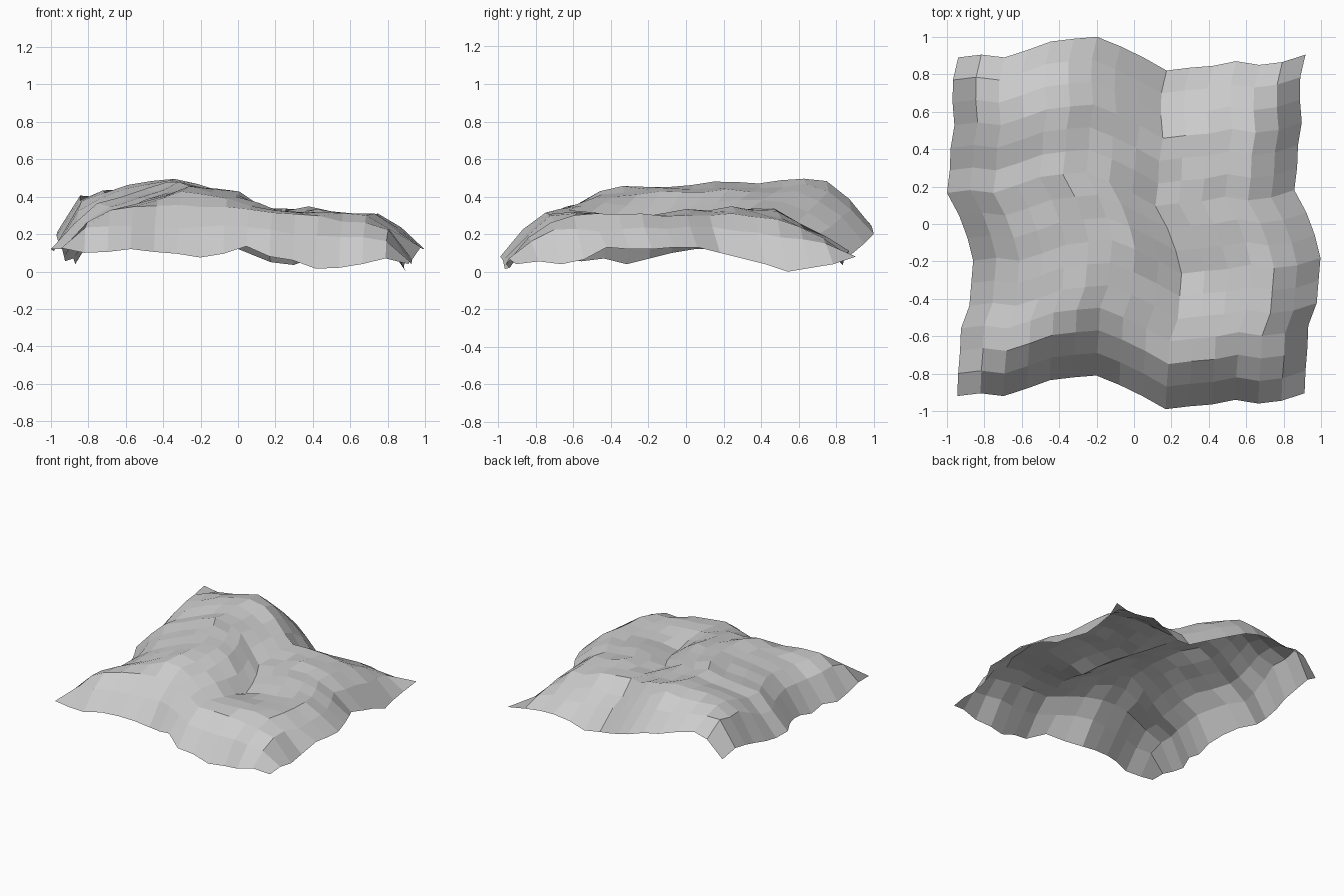
import bpy, bmesh, random

random.seed(4)
N = 16                       # vertices per side
STEP_X, STEP_Y = 0.1238, 0.1207

# wavy sideways shift: left border x per row, front border y per column
left_x = [-.945, -.94, -.93, -.925, -.88, -.87, -.86, -.89, -.935, -1, -.985, -.98, -.96, -.97, -.968, -.94]
front_y = [-.92, -.905, -.92, -.88, -.835, -.82, -.81, -.86, -.92, -.99, -.975, -.965, -.94, -.96, -.945, -.905]

# heights along the four borders
front_z = [.125, .10, .105, .12, .105, .095, .075, .095, .135, .08, .06, .015, .02, .04, .07, .04]
back_z = [.16, .29, .31, .29, .26, .24, .20, .15, .10, .05, .035, .08, .11, .095, .085, .08]
left_z = [.125, .12, .08, .055, .07, .04, .07, .10, .12, .12, .11, .13, .155, .19, .21, .16]
right_z = [.04, .055, .04, .065, .13, .12, .12, .13, .13, .10, .07, .04, 0, .02, .04, .08]

# coarse hill heights inside the borders
cols = [1, 2, 3, 5, 7, 9, 11, 13, 14]
rows = [1, 2, 3, 4, 6, 8, 10, 12, 13, 14]
hill = [
    [.24, .25, .25, .24, .24, .22, .19, .19, .17],
    [.27, .32, .34, .35, .35, .31, .29, .26, .22],
    [.26, .33, .36, .42, .39, .32, .31, .30, .23],
    [.24, .32, .37, .45, .41, .32, .31, .30, .22],
    [.26, .34, .39, .46, .42, .25, .30, .30, .23],
    [.26, .35, .40, .47, .43, .30, .33, .31, .24],
    [.26, .36, .41, .475, .43, .32, .34, .30, .22],
    [.37, .42, .46, .50, .42, .33, .32, .27, .19],
    [.37, .43, .45, .48, .37, .25, .25, .23, .18],
    [.40, .39, .39, .38, .29, .19, .18, .19, .16],
]


def locate(keys, v):
    """Interval index and fraction of v among the keys."""
    k = max(n for n in range(len(keys) - 1) if keys[n] <= v)
    return k, (v - keys[k]) / (keys[k + 1] - keys[k])


def height(i, j):
    if j == 0:
        return front_z[i]
    if j == N - 1:
        return back_z[i]
    if i == 0:
        return left_z[j]
    if i == N - 1:
        return right_z[j]
    a, s = locate(cols, i)
    b, t = locate(rows, j)
    low = hill[b][a] * (1 - s) + hill[b][a + 1] * s
    high = hill[b + 1][a] * (1 - s) + hill[b + 1][a + 1] * s
    return low * (1 - t) + high * t + random.uniform(-.01, .01)


# open faceted terrain sheet
bm = bmesh.new()
grid = [[bm.verts.new((left_x[j] + STEP_X * i, front_y[i] + STEP_Y * j, height(i, j)))
         for i in range(N)] for j in range(N)]
for j in range(N - 1):
    for i in range(N - 1):
        bm.faces.new((grid[j][i], grid[j][i + 1], grid[j + 1][i + 1], grid[j + 1][i]))
mesh = bpy.data.meshes.new("terrain")
bm.to_mesh(mesh)
bm.free()
terrain = bpy.data.objects.new("terrain", mesh)
bpy.context.collection.objects.link(terrain)
